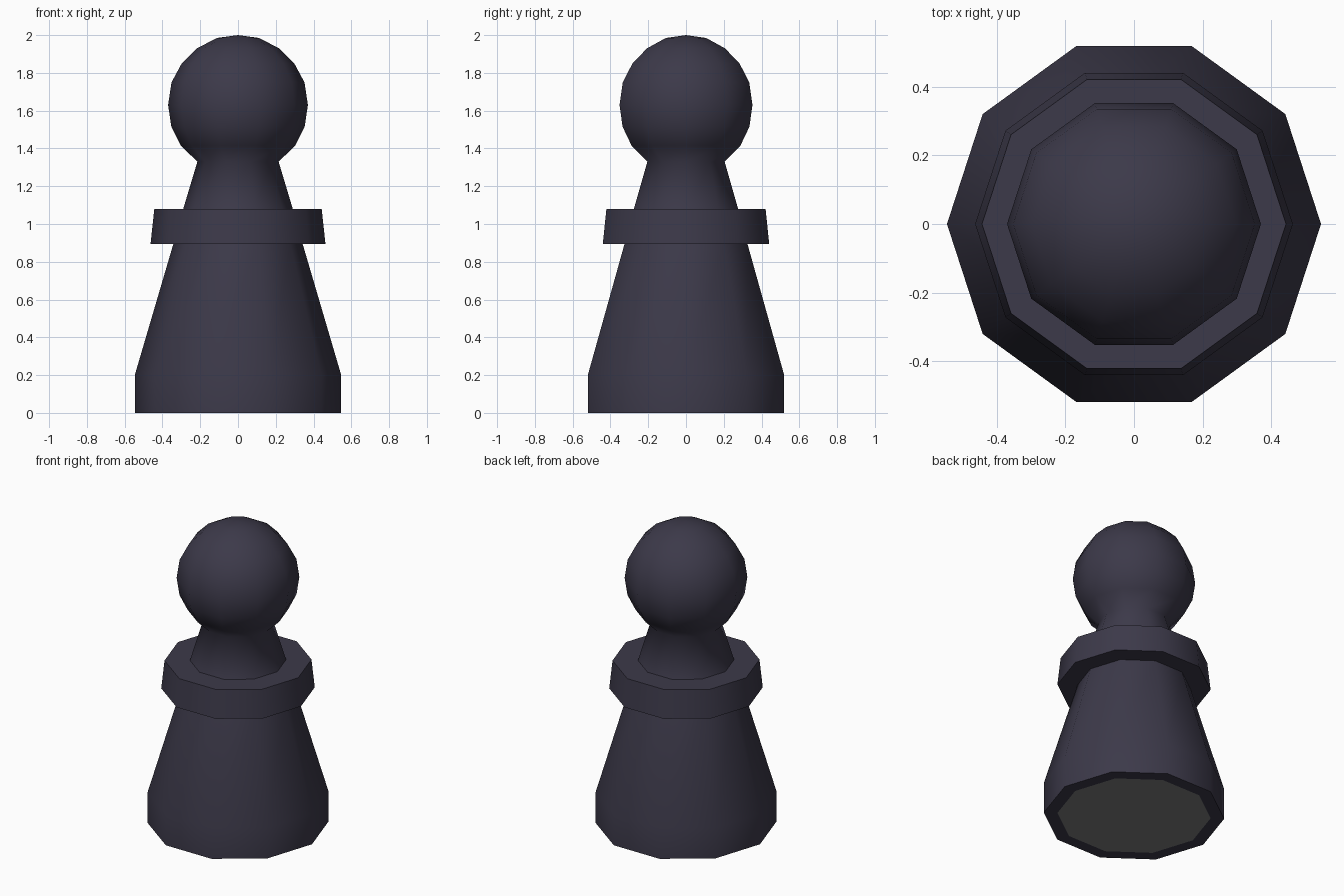
import bpy, bmesh
from math import cos, sin, pi, radians

if "Cube" in bpy.data.objects:
    bpy.data.objects.remove(bpy.data.objects["Cube"])

SIDES = 10


def material(name, rgb):
    m = bpy.data.materials.new(name)
    m.diffuse_color = (*rgb, 1)
    m.use_nodes = True
    m.node_tree.nodes["Principled BSDF"].inputs["Base Color"].default_value = m.diffuse_color
    return m


def lathe(name, profile, mat):
    """Spin (radius, z) points, listed bottom to top, round the z axis."""
    bm = bmesh.new()
    rings = []
    for r, z in profile:
        if r == 0:
            rings.append([bm.verts.new((0, 0, z))] * SIDES)
        else:
            rings.append([bm.verts.new((r * cos(2 * pi * i / SIDES),
                                        r * sin(2 * pi * i / SIDES), z))
                          for i in range(SIDES)])
    for low, high in zip(rings, rings[1:]):
        for i in range(SIDES):
            j = (i + 1) % SIDES
            corners = [low[i], low[j], high[j], high[i]]
            bm.faces.new(list(dict.fromkeys(corners)))
    mesh = bpy.data.meshes.new(name)
    bm.to_mesh(mesh)
    bm.free()
    mesh.materials.append(mat)
    ob = bpy.data.objects.new(name, mesh)
    bpy.context.collection.objects.link(ob)
    bpy.ops.object.select_all(action='DESELECT')
    ob.select_set(True)
    bpy.context.view_layer.objects.active = ob
    bpy.ops.object.shade_smooth_by_angle(angle=radians(70))
    return ob


dark = material("dark_paint", (0.045, 0.041, 0.067))
felt = material("grey_felt", (0.2, 0.2, 0.2))

# Flared base and tapering lower body
lathe("body", [(0.463, 0), (0.545, 0), (0.545, 0.205), (0.342, 0.895)], dark)

# Collar ring with flat top and underside
lathe("collar", [(0.342, 0.895), (0.463, 0.895), (0.443, 1.08), (0.29, 1.08)], dark)

# Neck flowing into the round head
lathe("neck_and_head", [(0.29, 1.08), (0.215, 1.33), (0.303, 1.415), (0.353, 1.515),
                        (0.37, 1.63), (0.352, 1.75), (0.298, 1.85), (0.217, 1.93),
                        (0.112, 1.985), (0, 2.0)], dark)

# Felt pad set into the underside
lathe("felt_pad", [(0, 0), (0.463, 0)], felt)
